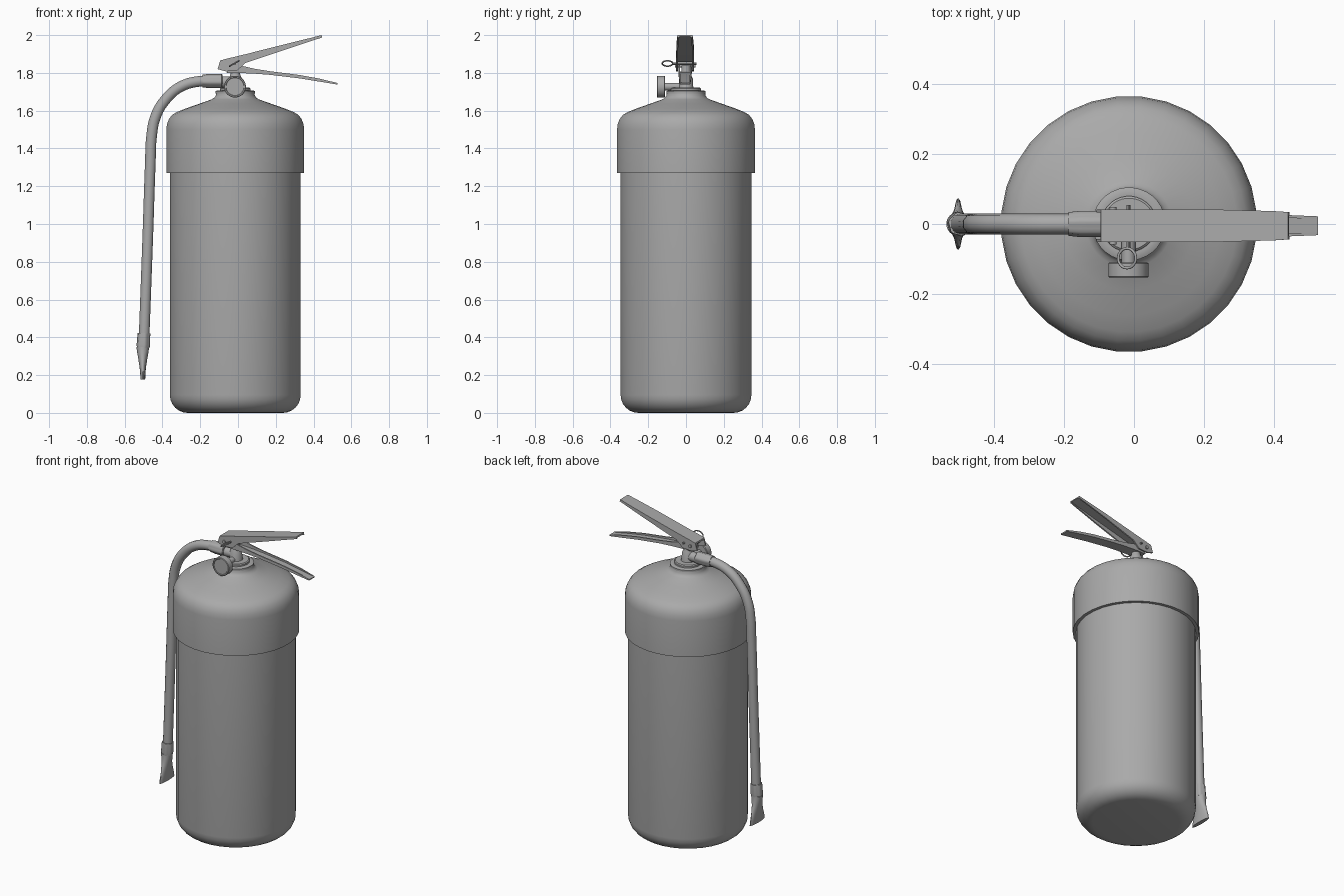
import bpy, bmesh, math
from mathutils import Vector, Matrix

if "Cube" in bpy.data.objects:
    bpy.data.objects.remove(bpy.data.objects["Cube"], do_unlink=True)

grey = bpy.data.materials.new("plain grey")
grey.use_nodes = True
GREY = (0.4, 0.4, 0.4, 1)
grey.diffuse_color = GREY
grey.node_tree.nodes["Principled BSDF"].inputs["Base Color"].default_value = GREY

CX = -0.0145          # cylinder axis in x


def finish(ob, angle=35):
    ob.data.materials.clear()
    ob.data.materials.append(grey)
    bpy.ops.object.select_all(action='DESELECT')
    ob.select_set(True)
    bpy.context.view_layer.objects.active = ob
    bpy.ops.object.shade_smooth_by_angle(angle=math.radians(angle))
    return ob


def loft(name, rings, angle=35):
    """Skin equal-length rings of points and cap both ends."""
    bm = bmesh.new()
    vs = [[bm.verts.new(p) for p in r] for r in rings]
    n = len(vs[0])
    for a, b in zip(vs, vs[1:]):
        for i in range(n):
            bm.faces.new((a[i], a[(i + 1) % n], b[(i + 1) % n], b[i]))
    bm.faces.new(vs[0][::-1])
    bm.faces.new(vs[-1])
    bmesh.ops.recalc_face_normals(bm, faces=bm.faces)
    me = bpy.data.meshes.new(name)
    bm.to_mesh(me)
    bm.free()
    ob = bpy.data.objects.new(name, me)
    bpy.context.collection.objects.link(ob)
    return finish(ob, angle)


def oval(n, rx, ry, rib=0.0):
    """Oval of n points; rib pulls every second pair of points inward."""
    pts = []
    for i in range(n):
        a = 2 * math.pi * (i + 0.5) / n
        k = 1 - rib * (i % 4 < 2)
        pts.append((rx * k * math.cos(a), ry * k * math.sin(a)))
    return pts


def lathe(name, profile, base=(CX, 0, 0), axis=(0, 0, 1), n=32, rib=0.0):
    """Turn (radius, distance) pairs about an axis starting at base."""
    m = Matrix.Translation(base) @ Vector(axis).to_track_quat('Z', 'Y').to_matrix().to_4x4()
    return loft(name, [[m @ Vector((x, y, h)) for x, y in oval(n, r, r, rib)]
                       for r, h in profile])


def channel(name, stations, y0, t, opens_up):
    """U-shaped lever: stations are (x_top, z_top, x_bottom, z_bottom, half_width)."""
    rings = []
    for xt, zt, xb, zb, w in stations:
        back, rim = Vector((xt, y0, zt)), Vector((xb, y0, zb))
        if opens_up:
            back, rim = rim, back
        depth = (rim - back).length
        floor = back.lerp(rim, min(t / depth, 0.9))
        rings.append([p + Vector((0, s, 0)) for p, s in (
            (rim, -w), (back, -w), (back, w), (rim, w),
            (rim, w - t), (floor, w - t), (floor, t - w), (rim, t - w))])
    return loft(name, rings, 30)


def tube(name, pts, radius, cyclic=False):
    cu = bpy.data.curves.new(name, 'CURVE')
    cu.dimensions = '3D'
    cu.bevel_depth, cu.bevel_resolution = radius, 3
    cu.resolution_u, cu.use_fill_caps = 6, True
    sp = cu.splines.new('BEZIER')
    sp.bezier_points.add(len(pts) - 1)
    for bp, p in zip(sp.bezier_points, pts):
        bp.co = p
        bp.handle_left_type = bp.handle_right_type = 'AUTO'
    sp.use_cyclic_u = cyclic
    ob = bpy.data.objects.new(name, cu)
    bpy.context.collection.objects.link(ob)
    bpy.ops.object.select_all(action='DESELECT')
    ob.select_set(True)
    bpy.context.view_layer.objects.active = ob
    bpy.ops.object.convert(target='MESH')
    return finish(bpy.context.object, 50)


# Tank: rounded bottom edge, straight wall
R, f = 0.348, 0.095
bottom = [(R - f + f * math.sin(a), 0.095 - f * math.cos(a))
          for a in (math.pi / 2 * i / 6 for i in range(7))]
lathe("tank_body", bottom + [(R, 1.30)])

# Shoulder sleeve with dome and neck
lathe("shoulder_sleeve", [
    (0.34, 1.27), (0.367, 1.27), (0.367, 1.50), (0.363, 1.53), (0.352, 1.557),
    (0.335, 1.578), (0.31, 1.593), (0.262, 1.612), (0.19, 1.637), (0.125, 1.66),
    (0.112, 1.668), (0.104, 1.68), (0.101, 1.70), (0.04, 1.70)])
lathe("neck_ring", [(0.105, 1.692), (0.105, 1.703), (0.095, 1.707), (0.085, 1.707)])
lathe("neck_plate", [(0.08, 1.70), (0.08, 1.717), (0.074, 1.722), (0.03, 1.722)])

# Valve body and stem
lathe("valve_body", [(0.042, 1.715), (0.038, 1.73), (0.036, 1.77), (0.028, 1.785),
                     (0.025, 1.80), (0.025, 1.84)], n=20)
lathe("hose_outlet", [(0.03, 0), (0.03, 0.075)], (-0.015, 0, 1.752), (-1, 0, 0), 16)

# Pressure gauge on the front
lathe("gauge_stem", [(0.02, 0), (0.02, 0.11)], (-0.016, 0, 1.727), (0, -1, 0), 16)
lathe("gauge", [(0.054, 0), (0.058, 0.003), (0.058, 0.041), (0.055, 0.044), (0.049, 0.044),
                (0.047, 0.041)], (-0.016, -0.110, 1.727), (0, -1, 0), 28)

# Hose with ribbed end fittings
tube("hose", [(-0.09, 0, 1.757), (-0.188, 0, 1.757), (-0.30, 0, 1.729), (-0.386, 0, 1.656),
              (-0.438, 0, 1.564), (-0.458, 0, 1.46), (-0.464, 0, 1.33), (-0.477, 0, 0.95),
              (-0.498, 0, 0.38)], 0.0295)
lathe("valve_fitting", [(0.033, 0), (0.038, 0.004), (0.038, 0.07), (0.034, 0.105)],
      (-0.083, 0, 1.757), (-1, 0, 0), 24, 0.08)
lathe("nozzle_fitting", [(0.034, 0), (0.036, 0.06), (0.034, 0.078)],
      (-0.498, 0, 0.422), (-0.05, 0, -1), 24, 0.08)

# Flattened fan nozzle
fan = [(0.35, 0.034, 0.034), (0.325, 0.031, 0.035), (0.285, 0.024, 0.042),
       (0.24, 0.017, 0.056), (0.20, 0.0135, 0.07), (0.177, 0.013, 0.074)]
loft("fan_nozzle", [[(-0.504 + x, y, z) for x, y in oval(20, rx, ry)] for z, rx, ry in fan], 45)

# Squeeze lever (hollow underneath) and carry handle (hollow on top)
channel("squeeze_lever", [
    (-0.094, 1.866, -0.108, 1.820, 0.047), (-0.06, 1.875, -0.065, 1.808, 0.047),
    (-0.01, 1.887, -0.005, 1.812, 0.047), (0.04, 1.899, 0.04, 1.853, 0.047),
    (0.25, 1.952, 0.25, 1.923, 0.046), (0.40, 1.989, 0.40, 1.973, 0.042),
    (0.442, 2.0, 0.446, 1.987, 0.039)], -0.005, 0.009, False)
channel("carry_handle", [
    (-0.055, 1.835, -0.06, 1.80, 0.036), (0.0, 1.842, 0.0, 1.800, 0.036),
    (0.087, 1.822, 0.087, 1.796, 0.035), (0.167, 1.809, 0.167, 1.790, 0.034),
    (0.325, 1.789, 0.325, 1.771, 0.033), (0.43, 1.770, 0.43, 1.754, 0.031),
    (0.528, 1.746, 0.526, 1.738, 0.027)], -0.005, 0.008, True)

# Hinge rivet, safety pin and pull ring
lathe("hinge_rivet", [(0.01, 0), (0.01, 0.108)], (-0.06, 0.049, 1.838), (0, -1, 0), 12)
lathe("safety_pin", [(0.006, 0), (0.006, 0.13)], (-0.016, 0.055, 1.848), (0, -1, 0), 10)
tube("pull_ring", [(-0.02 + 0.025 * math.cos(a), -0.098 + 0.028 * math.sin(a),
                    1.85 + 0.014 * math.cos(a))
                   for a in (math.pi / 4 * i for i in range(8))], 0.004, True)
